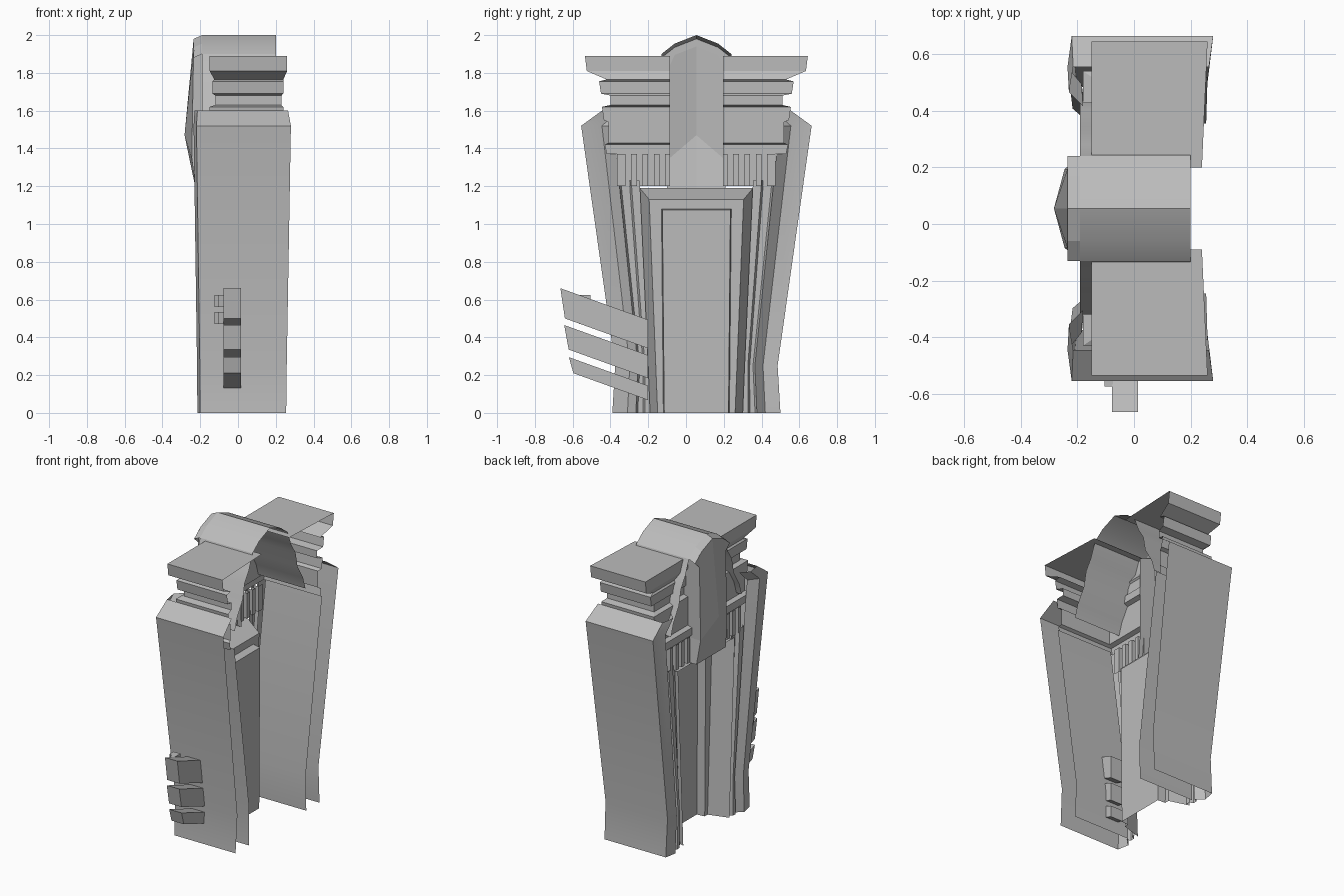
import bpy, bmesh
from math import radians
from mathutils import Vector

cube = bpy.data.objects.get("Cube")
if cube:
    bpy.data.objects.remove(cube)

MIDDLE = 0.055                      # y of the symmetry plane
CORE = Vector((0.12, MIDDLE, 1.0))  # outward faces point away from here

stone = bpy.data.materials.new("grey stone")
stone.use_nodes = True
stone.diffuse_color = (0.5, 0.5, 0.5, 1)
stone.node_tree.nodes["Principled BSDF"].inputs["Base Color"].default_value = (0.5, 0.5, 0.5, 1)


def finish(name, bm):
    mesh = bpy.data.meshes.new(name)
    bm.to_mesh(mesh)
    bm.free()
    mesh.materials.append(stone)
    obj = bpy.data.objects.new(name, mesh)
    bpy.context.collection.objects.link(obj)
    return obj


def sheet(name, rows, side):
    """Open shell through rows of (x, half width, z) on one side of the middle."""
    bm = bmesh.new()
    grid = [[bm.verts.new((x, MIDDLE + side * h, z)) for x, h, z in row] for row in rows]
    for low, high in zip(grid, grid[1:]):
        for i in range(len(low) - 1):
            bm.faces.new((low[i], low[i + 1], high[i + 1], high[i]))
    bmesh.ops.remove_doubles(bm, verts=bm.verts, dist=0.0001)
    bmesh.ops.recalc_face_normals(bm, faces=bm.faces)
    bm.normal_update()
    outward = sum(f.normal.dot(f.calc_center_median() - CORE) * f.calc_area() for f in bm.faces)
    if outward < 0:
        bmesh.ops.reverse_faces(bm, faces=bm.faces)
    return finish(name, bm)


def smooth(obj):
    """Soften shallow bends, keep real edges sharp."""
    bpy.ops.object.select_all(action="DESELECT")
    obj.select_set(True)
    bpy.context.view_layer.objects.active = obj
    bpy.ops.object.shade_smooth_by_angle(angle=radians(30))


def prism(name, outline, left, right):
    """Solid with a (y, z) outline, stretched from x = left to x = right."""
    bm = bmesh.new()
    face = bm.faces.new([bm.verts.new((left, y, z)) for y, z in outline])
    grown = bmesh.ops.extrude_face_region(bm, geom=[face])["geom"]
    moved = [v for v in grown if isinstance(v, bmesh.types.BMVert)]
    bmesh.ops.translate(bm, verts=moved, vec=(right - left, 0, 0))
    bmesh.ops.recalc_face_normals(bm, faces=bm.faces)
    return finish(name, bm)


def pier_section(z, half, open_edge, face):
    return [(open_edge, half, z), (face + 0.015, half, z),
            (face, half * 0.82, z), (face + 0.05, half * 0.72, z)]


def facade_section(z, half, frame):
    inner = half * 0.72
    step = (inner + frame) / 2
    return [(-0.17, inner, z), (-0.19, inner - 0.01, z), (-0.19, step, z),
            (-0.165, step - 0.01, z), (-0.165, frame, z)]


def band_section(z, half, face, open_edge):
    return [(open_edge, half, z), (face, half, z), (face, 0.14, z)]


def door_contour(x, foot, head, top):
    return [(x, foot, 0), (x, head, top), (x, 0, top)]


def fluted_row(z):
    row = [(-0.15, 0.14, z)]
    for i in range(4):
        near = 0.165 + 0.06 * i
        far = near + 0.03
        row += [(-0.15, near, z), (-0.185, near, z), (-0.185, far, z), (-0.15, far, z)]
    return row + [(-0.15, 0.42, z)]


# cornice steps: height, half width, facade x, open edge x
cornice_steps = [(1.89, 0.59, -0.15, 0.26), (1.81, 0.58, -0.15, 0.26),
                 (1.765, 0.475, -0.125, 0.24), (1.755, 0.515, -0.135, 0.24),
                 (1.69, 0.505, -0.135, 0.24), (1.68, 0.455, -0.12, 0.23),
                 (1.63, 0.455, -0.12, 0.23), (1.62, 0.5, -0.15, 0.24),
                 (1.55, 0.49, -0.15, 0.24), (1.54, 0.465, -0.15, 0.23),
                 (1.43, 0.465, -0.15, 0.23), (1.42, 0.485, -0.18, 0.24),
                 (1.37, 0.475, -0.18, 0.24)]

# bell-shaped vault profile: half width, height
vault_profile = [(0, 2), (0.115, 1.955), (0.185, 1.9), (0.225, 1.8),
                 (0.27, 1.73), (0.29, 1.63), (0.35, 1.53), (0.375, 1.45)]

for label, side in (("front", -1), ("back", 1)):
    # leaning outer wall with its chamfered corner and sloped shoulder
    smooth(sheet(label + "_outer_wall", [
        pier_section(0, 0.445, 0.255, -0.215),
        pier_section(0.25, 0.43, 0.258, -0.217),
        pier_section(1.52, 0.61, 0.28, -0.235),
        pier_section(1.6, 0.5, 0.265, -0.23)], side))

    # parallel inner wall
    smooth(sheet(label + "_inner_wall", [
        [(0.255, 0.305, 0), (-0.16, 0.305, 0)],
        [(0.255, 0.3, 0.25), (-0.16, 0.3, 0.25)],
        [(0.26, 0.465, 1.38), (-0.16, 0.465, 1.38)]], side))

    # stepped pilasters beside the door
    smooth(sheet(label + "_pilasters", [
        facade_section(0, 0.445, 0.245),
        facade_section(0.25, 0.43, 0.255),
        facade_section(1.23, 0.57, 0.3)], side))

    # fluted frieze above the pilasters
    sheet(label + "_frieze", [fluted_row(1.2), fluted_row(1.37)], side)

    # cornice bands and the roof slab
    sheet(label + "_cornice", [band_section(*s) for s in cornice_steps], side)
    sheet(label + "_roof_slab", [[(0.26, 0.59, 1.89), (-0.15, 0.59, 1.89)],
                                 [(0.24, 0.145, 1.89), (-0.15, 0.145, 1.89)]], side)

    # vault with its flaring skirt, and the chamfered brow
    smooth(sheet(label + "_vault", [[(0.2, h, z), (-0.19, h, z)] for h, z in vault_profile], side))
    sheet(label + "_vault_brow", [[(-0.19, h, z), (-0.235, h, z - 0.02), (-0.235, min(h, 0.14), z - 0.06)]
                                  for h, z in vault_profile[:3]], side)

    # ridged keystone over the door
    sheet(label + "_keystone", [
        [(-0.12, 0.14, 1.88), (-0.235, 0.14, 1.92), (-0.235, 0, 1.98)],
        [(-0.12, 0.14, 1.35), (-0.245, 0.14, 1.35), (-0.283, 0, 1.47)],
        [(-0.12, 0.155, 1.19), (-0.225, 0.155, 1.19), (-0.225, 0, 1.19)]], side)

    # recessed door: splayed jamb, flat frame and deeper panel
    sheet(label + "_door", [
        door_contour(-0.19, 0.245, 0.3, 1.19),
        door_contour(-0.055, 0.205, 0.25, 1.13),
        door_contour(-0.055, 0.175, 0.185, 1.08),
        door_contour(0, 0.17, 0.18, 1.075),
        [(0, 0, 0), (0, 0, 1.075), (0, 0, 1.075)]], side)

# slanted bars driven through the front wall
SLOPE, INNER_END = -0.36, -0.2
for i, (tip, top, bottom) in enumerate([(-0.665, 0.66, 0.5), (-0.645, 0.465, 0.335), (-0.62, 0.295, 0.21)]):
    foot = tip + 0.024
    prism(f"slanted_bar_{i + 1}",
          [(tip, top), (INNER_END, top + SLOPE * (INNER_END - tip)),
           (INNER_END, bottom + SLOPE * (INNER_END - foot)), (foot, bottom)], -0.077, 0.015)

# small knobs beside the top bar
for i, z in enumerate((0.56, 0.47)):
    for x, tip in ((-0.125, -0.55), (-0.105, -0.575)):
        prism(f"knob_{i + 1}", [(tip, z + 0.065), (-0.505, z + 0.065),
                                (-0.505, z), (tip + 0.01, z)], x, x + 0.03)
